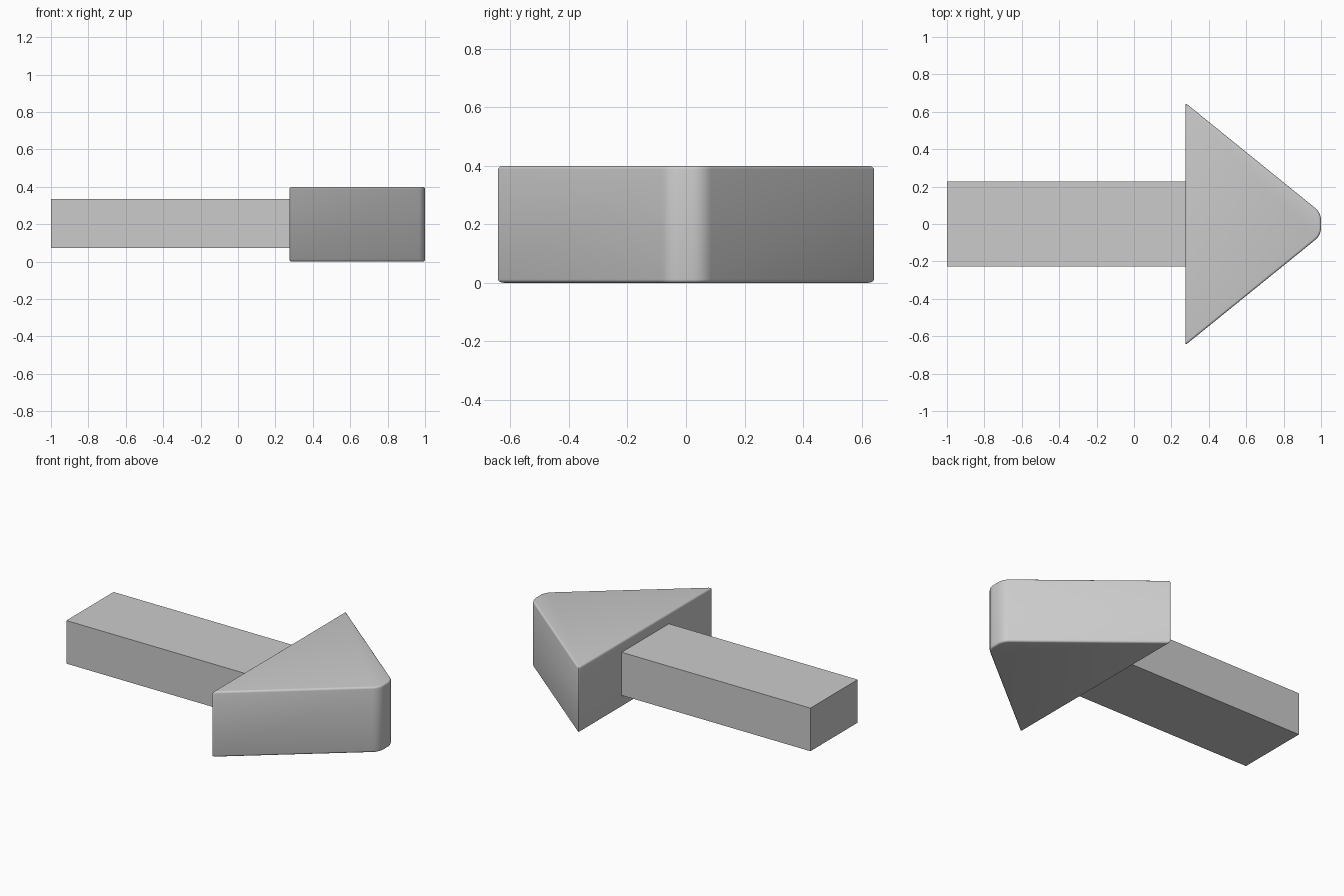
import bpy, bmesh
from math import radians, cos, sin, tan

if "Cube" in bpy.data.objects:
    bpy.data.objects.remove(bpy.data.objects["Cube"])


def finish(bm, name):
    bmesh.ops.recalc_face_normals(bm, faces=bm.faces[:])
    mesh = bpy.data.meshes.new(name)
    bm.to_mesh(mesh)
    bm.free()
    obj = bpy.data.objects.new(name, mesh)
    bpy.context.collection.objects.link(obj)
    return obj


# Arrow shaft: plain sharp box running into the back of the head
bm = bmesh.new()
bmesh.ops.create_cube(bm, size=1)
for v in bm.verts:
    v.co.x = 0.28 if v.co.x > 0 else -1.0
    v.co.y *= 0.456
    v.co.z = 0.335 if v.co.z > 0 else 0.072
finish(bm, "arrow_shaft")

# Arrow head: triangular prism with a blunt, rounded tip
BACK, RADIUS, FLAT, HEIGHT = 0.275, 0.084, 0.02, 0.4
ANGLE, STEPS = radians(51), 5
arc = []
for i in range(STEPS + 1):
    a = ANGLE * i / STEPS
    arc.append((1 - RADIUS + RADIUS * cos(a), FLAT + RADIUS * sin(a)))
end_x, end_y = arc[-1]
upper = arc + [(BACK, end_y + (end_x - BACK) / tan(ANGLE))]
outline = [(x, -y) for x, y in reversed(upper)] + upper

bm = bmesh.new()
base = bm.faces.new([bm.verts.new((x, y, 0)) for x, y in outline])
top = bmesh.ops.extrude_face_region(bm, geom=[base], use_keep_orig=True)["geom"]
for v in top:
    if isinstance(v, bmesh.types.BMVert):
        v.co.z = HEIGHT
bmesh.ops.recalc_face_normals(bm, faces=bm.faces[:])

# Small soft edges all round the head
sharp = [e for e in bm.edges if e.calc_face_angle(0) > radians(30)]
bmesh.ops.bevel(bm, geom=sharp, offset=0.012, offset_type='OFFSET',
                segments=4, profile=0.5, affect='EDGES')
head = finish(bm, "arrow_head")
bpy.context.view_layer.objects.active = head
head.select_set(True)
bpy.ops.object.shade_smooth_by_angle(angle=radians(40))
